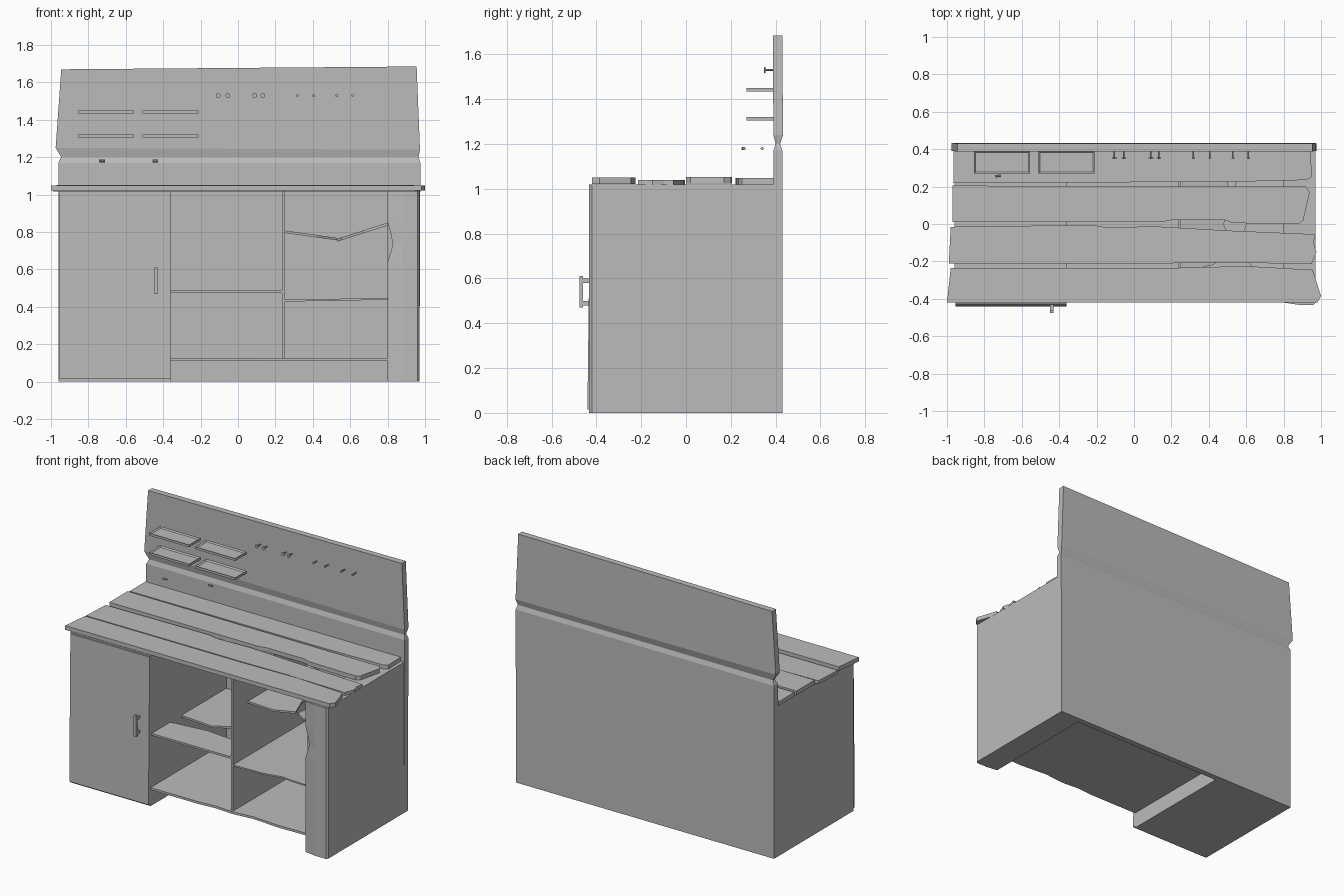
import bpy, bmesh, math
from mathutils import Vector, Matrix

cube = bpy.data.objects.get("Cube")
if cube:
    bpy.data.objects.remove(cube, do_unlink=True)

grey = bpy.data.materials.new("plain_grey")
grey.use_nodes = True
colour = (0.5, 0.5, 0.5, 1)
grey.diffuse_color = colour
grey.node_tree.nodes["Principled BSDF"].inputs["Base Color"].default_value = colour


def finish(name, bm):
    bmesh.ops.recalc_face_normals(bm, faces=bm.faces)
    mesh = bpy.data.meshes.new(name)
    bm.to_mesh(mesh)
    bm.free()
    mesh.materials.append(grey)
    obj = bpy.data.objects.new(name, mesh)
    bpy.context.collection.objects.link(obj)
    return obj


def loft(name, rings):
    """Skin a list of equal-length point rings and cap both ends."""
    bm = bmesh.new()
    rows = [[bm.verts.new(p) for p in ring] for ring in rings]
    n = len(rows[0])
    for a, b in zip(rows, rows[1:]):
        for i in range(n):
            j = (i + 1) % n
            bm.faces.new((a[i], a[j], b[j], b[i]))
    bm.faces.new(rows[0])
    bm.faces.new(rows[-1])
    return finish(name, bm)


def slab(name, outline, z0, z1, tilt=lambda x: 0):
    """Horizontal board from an xy outline, optionally sagging along x."""
    return loft(name, [[(x, y, z + tilt(x)) for x, y in outline] for z in (z0, z1)])


def front_board(name, outline, y0, y1):
    """Upright board from an xz outline."""
    return loft(name, [[(x, y, z) for x, z in outline] for y in (y0, y1)])


def box(name, x0, x1, y0, y1, z0, z1):
    return slab(name, [(x0, y0), (x1, y0), (x1, y1), (x0, y1)], z0, z1)


def rods(name, pieces):
    """Cylinders given as centre, radius, length and axis."""
    bm = bmesh.new()
    for centre, radius, length, axis in pieces:
        turn = Vector((0, 0, 1)).rotation_difference(Vector(axis)).to_matrix().to_4x4()
        bmesh.ops.create_cone(bm, cap_ends=True, segments=8, radius1=radius, radius2=radius,
                              depth=length, matrix=Matrix.Translation(centre) @ turn)
    return finish(name, bm)


# Back panel with a groove running round it
sections = [(0, 0, -0.96, 0.97, 0.39, 0.43), (1.17, 1.17, -0.96, 0.975, 0.39, 0.43),
            (1.2, 1.2, -0.945, 0.965, 0.4, 0.42), (1.25, 1.24, -0.975, 0.973, 0.39, 0.433),
            (1.67, 1.685, -0.945, 0.955, 0.388, 0.43)]
loft("back_panel", [[(x0, f, zl), (x1, f, zr), (x1, b, zr), (x0, b, zl)]
                    for zl, zr, x0, x1, f, b in sections])

# Closed cabinet, its leaning door and the handle
box("cabinet", -0.96, -0.36, -0.42, 0.39, 0, 1.02)
loft("cabinet_door", [[(-0.955, f, z), (-0.362, f, z), (-0.362, -0.42, z), (-0.955, -0.42, z)]
                      for f, z in ((-0.44, 0.015), (-0.428, 1.01))])
box("handle_grip", -0.45, -0.43, -0.475, -0.46, 0.47, 0.61)
for place, z in (("lower", 0.48), ("upper", 0.58)):
    box("handle_mount_" + place, -0.449, -0.431, -0.462, -0.428, z, z + 0.02)

# Right side block with a chipped front post
box("side_block", 0.8, 0.97, -0.4, 0.39, 0, 1.02)
edges = [(0, 0.8), (0.64, 0.8), (0.73, 0.828), (0.8, 0.815), (0.85, 0.8), (1.02, 0.8)]
loft("front_post", [[(x, -0.42, z), (0.88, -0.432, z), (0.96, -0.432, z),
                     (0.97, -0.42, z), (0.97, -0.4, z), (x, -0.4, z)] for z, x in edges])

# Inner divider and shelves, some of them broken
box("divider", 0.235, 0.25, -0.41, 0.39, 0.12, 1.02)
slab("bottom_shelf", [(-0.36, -0.42), (0.0, -0.42), (0.12, -0.41), (0.25, -0.42), (0.4, -0.405),
                      (0.6, -0.42), (0.8, -0.415), (0.8, 0.39), (-0.36, 0.39)], 0.11, 0.125)
slab("left_shelf_front", [(-0.36, -0.41), (0.235, -0.41), (0.235, -0.17), (0.1, -0.2),
                          (-0.1, -0.18), (-0.36, -0.21)], 0.475, 0.488)
slab("left_shelf_rear", [(-0.36, -0.09), (-0.12, -0.11), (0.0, -0.04), (0.14, -0.09),
                         (0.235, -0.07), (0.235, 0.39), (-0.36, 0.39)], 0.475, 0.488)
slab("right_shelf", [(0.25, -0.41), (0.48, -0.41), (0.6, -0.39), (0.8, -0.41),
                     (0.8, 0.39), (0.25, 0.39)], 0.428, 0.438, lambda x: 0.018 * (x - 0.25))
slab("sagging_shelf_left", [(0.25, -0.25), (0.42, -0.22), (0.53, -0.14), (0.48, 0.0),
                            (0.52, 0.14), (0.46, 0.39), (0.25, 0.39)],
     0.795, 0.808, lambda x: -0.14 * (x - 0.25))
slab("sagging_shelf_right", [(0.8, -0.3), (0.68, -0.27), (0.55, -0.15), (0.6, 0.0),
                             (0.53, 0.15), (0.58, 0.39), (0.8, 0.39)],
     0.835, 0.85, lambda x: 0.32 * (x - 0.8))

# Uneven worktop planks, from back to front
planks = [
    ([(-0.965, 0.22), (0.5, 0.225), (0.92, 0.235), (0.95, 0.25), (0.945, 0.39), (-0.965, 0.39)], 1.02, 1.048),
    ([(-0.97, 0.01), (0.15, 0.01), (0.2, 0.022), (0.48, 0.022), (0.53, 0.005), (0.88, 0.0),
      (0.905, 0.02), (0.94, 0.17), (0.92, 0.2), (-0.97, 0.205)], 1.024, 1.052),
    ([(-0.99, -0.21), (0.2, -0.21), (0.5, -0.205), (0.95, -0.215), (0.975, -0.15), (0.96, -0.1),
      (0.97, -0.055), (0.5, -0.035), (0.1, -0.012), (-0.14, -0.02), (-0.22, -0.005), (-0.98, -0.015)], 1.017, 1.04),
    ([(-1, -0.42), (0.85, -0.42), (0.98, -0.42), (1, -0.385), (0.955, -0.245), (0.6, -0.225),
      (0.2, -0.235), (-0.98, -0.235)], 1.022, 1.05),
]
for i, (outline, z0, z1) in enumerate(planks):
    slab(f"worktop_plank_{i + 1}", outline, z0, z1)

# Wall trays with a raised rim
for row, z in (("lower", 1.305), ("upper", 1.435)):
    for side, x in (("right", -0.855), ("left", -0.51)):
        tray = box(f"tray_{row}_{side}", x, x + 0.3, 0.27, 0.39, z, z + 0.016)
        bm = bmesh.new()
        bm.from_mesh(tray.data)
        top = [f for f in bm.faces if f.normal.z > 0.9]
        bmesh.ops.inset_region(bm, faces=top, thickness=0.012)
        bmesh.ops.translate(bm, verts=top[0].verts, vec=(0, 0, -0.008))
        bm.to_mesh(tray.data)
        bm.free()

# Wall pegs with round heads
for i, x in enumerate((-0.105, -0.055, 0.09, 0.132, 0.318, 0.405, 0.528, 0.612)):
    head = 0.013 if i < 4 else 0.008
    rods(f"wall_peg_{i + 1}", [((x, 0.37, 1.53), 0.004, 0.045, (0, 1, 0)),
                               ((x, 0.352, 1.53), head, 0.006, (0, 1, 0))])

# Small loose pins below the trays
rods("loose_pin_right", [((-0.727, 0.257, 1.18), 0.007, 0.03, (1, 0.2, 0))])
rods("loose_pin_left", [((-0.443, 0.34, 1.18), 0.007, 0.03, (1, 0, 0))])
